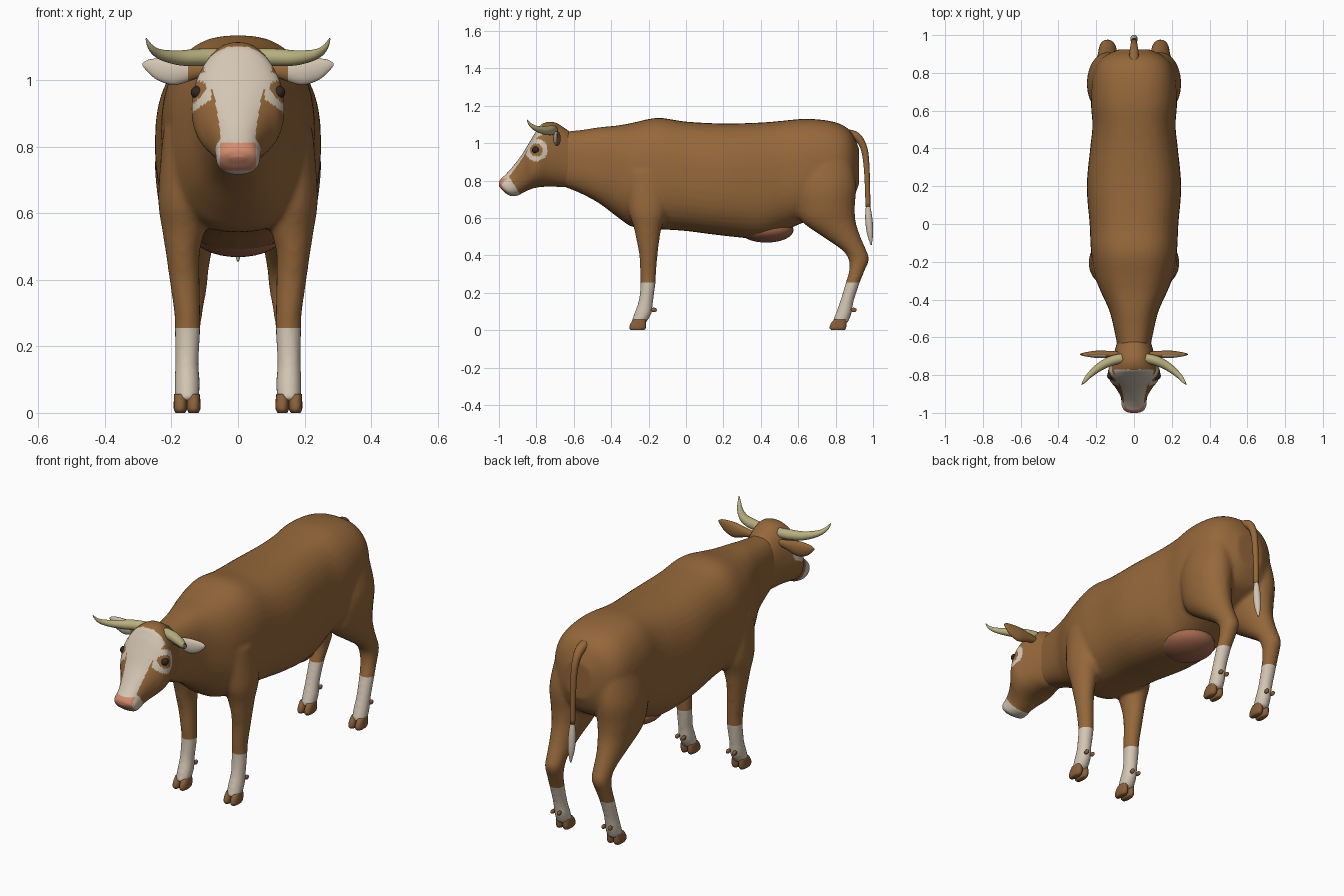
import bpy, bmesh, math
from mathutils import Vector

cube = bpy.data.objects.get("Cube")
if cube:
    bpy.data.objects.remove(cube, do_unlink=True)


def material(name, r, g, b):
    m = bpy.data.materials.new(name)
    m.use_nodes = True
    m.diffuse_color = (r, g, b, 1)
    bsdf = next(n for n in m.node_tree.nodes if n.type == 'BSDF_PRINCIPLED')
    bsdf.inputs["Base Color"].default_value = (r, g, b, 1)
    bsdf.inputs["Roughness"].default_value = 0.8
    return m


BROWN = material("brown hide", .3, .137, .043)
WHITE = material("cream white", .65, .56, .45)
PINK = material("pink nose", .66, .26, .16)
UDDER = material("udder pink", .36, .135, .075)
HORN = material("pale horn", .48, .43, .21)
HOOF = material("hoof brown", .25, .115, .043)
DARK = material("dark eye", .03, .02, .015)


# Section helpers: each gives (centre, half axis u, half axis v)
def upright(top, bottom, w):
    t, b = Vector((0, *top)), Vector((0, *bottom))
    return (t + b) / 2, Vector((w, 0, 0)), (t - b) / 2


def level(z, x0, x1, y0, y1, side=1):
    c = Vector((side * (x0 + x1) / 2, (y0 + y1) / 2, z))
    return c, Vector(((x1 - x0) / 2, 0, 0)), Vector((0, (y1 - y0) / 2, 0))


def tube(points, ref):
    ps = [Vector(p[:3]) for p in points]
    out = []
    for i, p in enumerate(points):
        t = (ps[min(i + 1, len(ps) - 1)] - ps[max(i - 1, 0)]).normalized()
        v = t.cross(Vector(ref)).normalized()
        out.append((ps[i], v.cross(t) * p[3], v * p[3]))
    return out


def spline(a, b, c, d, t):
    return b + (c - a) * (t / 2) + (a * 2 - b * 5 + c * 4 - d) * (t * t / 2) \
        + (b * 3 - a - c * 3 + d) * (t ** 3 / 2)


def loft(bm, sections, sides=24, steps=4, power=2.0):
    """Skin a smooth run of superellipse sections and cap both ends."""
    s = [sections[0], *sections, sections[-1]]
    rows = []
    for i in range(1, len(s) - 2):
        for k in range(steps):
            rows.append([spline(*(s[i + j][m] for j in (-1, 0, 1, 2)), k / steps)
                         for m in range(3)])
    rows.append(sections[-1])
    rings = []
    for c, u, v in rows:
        ring = []
        for k in range(sides):
            a = math.tau * k / sides
            x, y = [math.copysign(abs(f(a)) ** (2 / power), f(a)) for f in (math.cos, math.sin)]
            ring.append(bm.verts.new(c + u * x + v * y))
        rings.append(ring)
    faces = [bm.faces.new((r[k], r[(k + 1) % sides], q[(k + 1) % sides], q[k]))
             for r, q in zip(rings, rings[1:]) for k in range(sides)]
    faces += [bm.faces.new(rings[0]), bm.faces.new(rings[-1])]
    bmesh.ops.recalc_face_normals(bm, faces=faces)


def ball(bm, centre, radii):
    made = bmesh.ops.create_uvsphere(bm, u_segments=24, v_segments=16, radius=1)
    for v in made["verts"]:
        v.co = Vector(centre) + Vector(p * r for p, r in zip(v.co, radii))


def finish(name, bm, mats, rule=None, mirror=False):
    bm.normal_update()
    for f in bm.faces:
        f.smooth = True
        if rule:
            f.material_index = rule(f.calc_center_median(), f.normal)
    mesh = bpy.data.meshes.new(name)
    bm.to_mesh(mesh)
    bm.free()
    for m in mats:
        mesh.materials.append(m)
    ob = bpy.data.objects.new(name, mesh)
    bpy.context.collection.objects.link(ob)
    if mirror:
        ob.modifiers.new("Mirror", 'MIRROR')
    return ob


# Trunk and neck: y, top, bottom, half width
TRUNK = [(-.66, 1.06, .77, .085), (-.56, 1.07, .73, .105), (-.46, 1.085, .675, .13),
         (-.36, 1.095, .6, .175), (-.28, 1.11, .55, .205), (-.15, 1.135, .54, .227),
         (0, 1.115, .53, .235), (.2, 1.105, .505, .25), (.4, 1.11, .49, .232),
         (.52, 1.12, .53, .22), (.64, 1.13, .58, .228), (.76, 1.12, .62, .222),
         (.84, 1.095, .66, .2), (.89, 1.05, .7, .155), (.925, .97, .78, .08)]
# Legs: z, inner x, outer x, front y, back y
FRONT = [(.85, .07, .225, -.33, -.08), (.65, .09, .24, -.31, -.1), (.55, .1, .228, -.28, -.13),
         (.48, .115, .217, -.265, -.142), (.4, .115, .206, -.25, -.152),
         (.3, .113, .192, -.245, -.16), (.24, .113, .19, -.243, -.164),
         (.15, .118, .189, -.255, -.176), (.09, .114, .191, -.277, -.183), (.035, .117, .19, -.295, -.215)]
REAR = [(.95, .05, .21, .62, .88), (.78, .03, .248, .58, .91), (.66, .035, .243, .59, .903),
        (.58, .05, .227, .62, .908), (.5, .075, .206, .73, .933), (.43, .088, .191, .832, .963),
        (.38, .093, .187, .868, .979), (.32, .103, .187, .872, .956), (.25, .113, .189, .853, .928),
        (.15, .118, .189, .822, .896), (.09, .114, .191, .8, .886), (.035, .117, .19, .78, .865)]

# Hide: trunk and legs fused into one soft skin
bm = bmesh.new()
loft(bm, [upright((y, t), (y, b), w) for y, t, b, w in TRUNK], 40, 4, 2.5)
for side in (-1, 1):
    for leg in (FRONT, REAR):
        loft(bm, [level(*row, side) for row in leg])
rough = finish("rough_body", bm, [])
remesh = rough.modifiers.new("Fuse", 'REMESH')
remesh.mode = 'VOXEL'
remesh.voxel_size = .011
soften = rough.modifiers.new("Soften", 'SMOOTH')
soften.iterations = 5
bpy.context.view_layer.update()
fused = bpy.data.meshes.new_from_object(rough.evaluated_get(bpy.context.evaluated_depsgraph_get()))
bpy.data.objects.remove(rough, do_unlink=True)
bm = bmesh.new()
bm.from_mesh(fused)
bpy.data.meshes.remove(fused)
SOCK = .255
bmesh.ops.bisect_plane(bm, geom=bm.verts[:] + bm.edges[:] + bm.faces[:],
                       plane_co=(0, 0, SOCK), plane_no=(0, 0, 1))
finish("body", bm, [BROWN, WHITE], lambda c, n: int(c.z < SOCK))

# Head: top (y, z), jaw (y, z), half width
HEAD = [((-.62, 1.06), (-.6, .77), .085), ((-.7, 1.11), (-.66, .765), .105),
        ((-.765, 1.105), (-.72, .768), .125), ((-.8, 1.065), (-.78, .765), .139),
        ((-.84, 1), (-.82, .757), .126), ((-.88, .935), (-.85, .745), .098),
        ((-.93, .87), (-.88, .73), .073), ((-.965, .832), (-.9, .72), .067),
        ((-.988, .81), (-.935, .717), .064), ((-1, .79), (-.965, .732), .05),
        ((-1, .77), (-.985, .752), .02)]
BLAZE = [(1.1, .05), (1.085, .085), (1.06, .108), (1.02, .098), (.96, .072), (.85, .054), (.7, .05)]


def blaze_width(z):
    for (z1, w1), (z0, w0) in zip(BLAZE, BLAZE[1:]):
        if z0 <= z <= z1:
            return w0 + (w1 - w0) * (z - z0) / (z1 - z0)
    return 0


def head_colour(c, n):
    x, y, z = abs(c.x), c.y, c.z
    eye = math.hypot(y + .8, z - .963)
    if x < .054 and .728 < z < .812 and y < -.95 and n.y < -.3:
        return 2
    if y < -.955 + .62 * (.835 - z):
        return 1
    if x > .08 and eye < .06:
        return int(eye > .034)
    return int(n.y < -.1 and z > .8 and y < -.77 and x < blaze_width(z))


bm = bmesh.new()
loft(bm, [upright(*row) for row in HEAD], 120, 12, 2.25)
finish("head", bm, [BROWN, WHITE, PINK], head_colour)

bm = bmesh.new()
ball(bm, (.122, -.803, .963), (.02, .021, .019))
finish("eyes", bm, [DARK], mirror=True)

# Horns
bm = bmesh.new()
loft(bm, tube([(.06, -.71, 1.07, .025), (.12, -.725, 1.068, .026), (.18, -.755, 1.067, .022),
               (.235, -.8, 1.078, .015), (.262, -.832, 1.098, .009), (.276, -.85, 1.125, .002)],
              (0, 0, 1)), 20, 5)
finish("horns", bm, [HORN], mirror=True)

# Ears: x, centre z, half depth, half height
EAR = [(.08, 1.03, .014, .016), (.13, 1.028, .018, .026), (.19, 1.025, .02, .04),
       (.24, 1.032, .014, .033), (.27, 1.042, .008, .019), (.287, 1.047, .002, .004)]
bm = bmesh.new()
loft(bm, [(Vector((x, -.69, z)), Vector((0, d, 0)), Vector((0, 0, h))) for x, z, d, h in EAR], 32, 6)
finish("ears", bm, [BROWN, WHITE], lambda c, n: int(n.y < -.35 and c.x > .145), mirror=True)

# Tail and its tuft
bm = bmesh.new()
loft(bm, tube([(0, .83, 1.05, .03), (0, .91, 1.035, .024), (0, .952, .97, .018),
               (0, .967, .85, .015), (0, .973, .66, .013)], (1, 0, 0)), 16, 6)
finish("tail", bm, [BROWN])
bm = bmesh.new()
loft(bm, tube([(0, .973, .675, .01), (0, .977, .6, .019), (0, .984, .52, .017),
               (0, .99, .455, .003)], (1, 0, 0)), 16, 6)
finish("tail_tuft", bm, [WHITE])

# Udder
bm = bmesh.new()
ball(bm, (0, .43, .535), (.135, .145, .067))
finish("udder", bm, [UDDER])

# Cloven hooves and dewclaws
for name, toe_y, claw_y in (("front", -.303, -.172), ("rear", .768, .897)):
    bm = bmesh.new()
    for x in (.115, .155):
        loft(bm, [level(.056, x, x + .037, toe_y + .022, toe_y + .088),
                  level(.035, x - .002, x + .038, toe_y + .006, toe_y + .09),
                  level(.012, x - .002, x + .038, toe_y, toe_y + .088),
                  level(0, x + .004, x + .033, toe_y + .008, toe_y + .08)], 20, 4, 2.4)
    finish(name + "_hooves", bm, [HOOF], mirror=True)
    bm = bmesh.new()
    for x in (.134, .172):
        ball(bm, (x, claw_y, .108), (.009, .016, .012))
    finish(name + "_dewclaws", bm, [HOOF], mirror=True)
